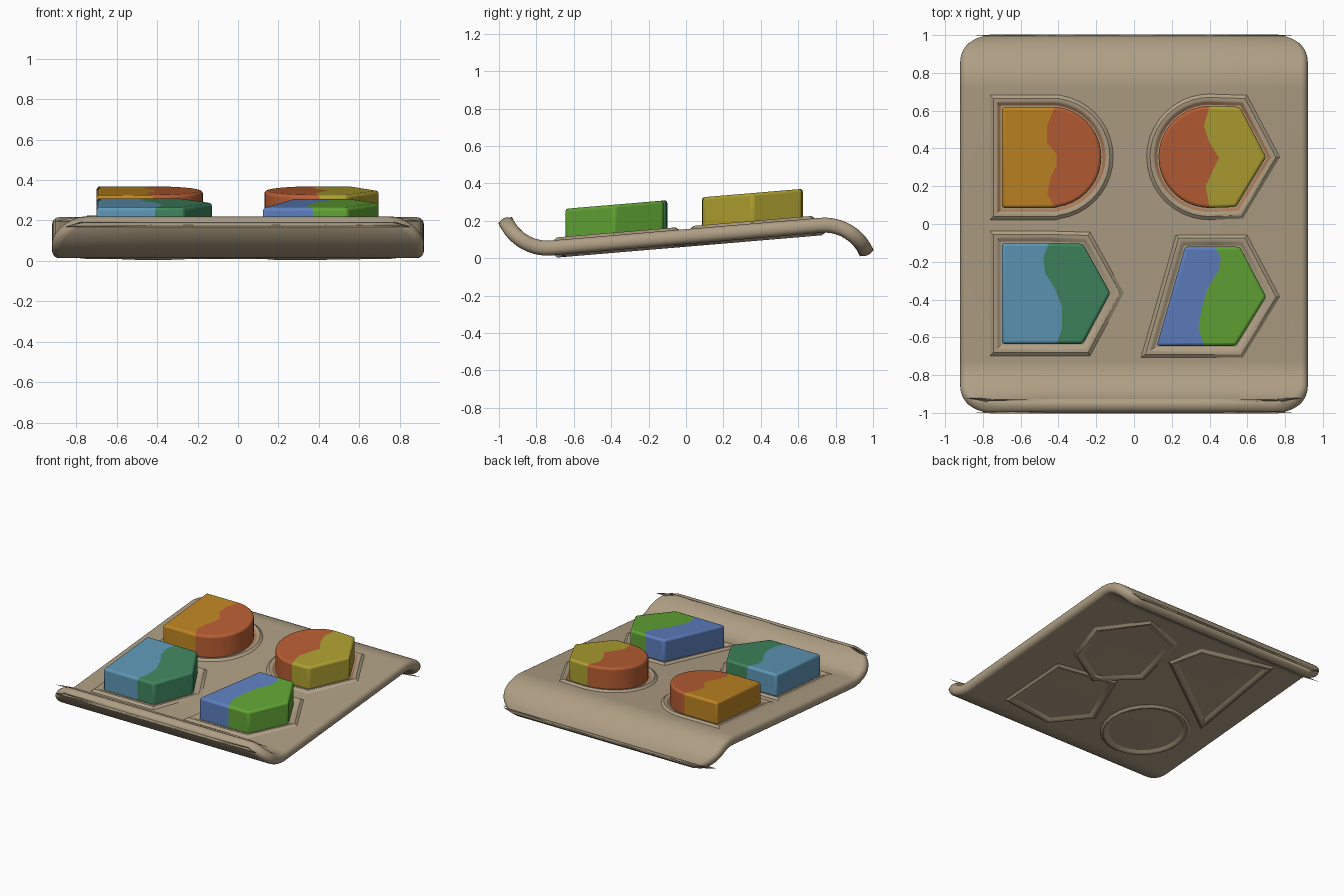
import bpy
import bmesh
from math import sin, cos, radians, sqrt, atan
from mathutils import Vector

if "Cube" in bpy.data.objects:
    bpy.data.objects.remove(bpy.data.objects["Cube"], do_unlink=True)

SLOPE = 0.084          # tilt of the tray, rising towards the back
MIDDLE = 0.115         # height of the tray's middle layer at the centre
HALF_THICKNESS = 0.04


def make_material(name, red, green, blue):
    color = [(c / 255) ** 2.2 for c in (red, green, blue)] + [1]
    mat = bpy.data.materials.new(name)
    mat.use_nodes = True
    mat.diffuse_color = color
    mat.node_tree.nodes["Principled BSDF"].inputs["Base Color"].default_value = color
    return mat


CLAY = make_material("tan clay", 173, 157, 131)
STAIN = make_material("stained clay", 168, 120, 86)
ORANGE = make_material("orange", 188, 132, 40)
RED = make_material("red orange", 182, 94, 54)
YELLOW = make_material("yellow", 172, 158, 52)
SKY = make_material("light blue", 95, 150, 181)
TEAL = make_material("teal green", 66, 132, 95)
BLUE = make_material("blue", 94, 126, 190)
GREEN = make_material("leaf green", 97, 163, 56)


def finish(name, bm, materials, bevel=0, segments=3):
    mesh = bpy.data.meshes.new(name)
    bm.to_mesh(mesh)
    bm.free()
    obj = bpy.data.objects.new(name, mesh)
    bpy.context.collection.objects.link(obj)
    for mat in materials:
        mesh.materials.append(mat)
    if bevel:
        mod = obj.modifiers.new("Rounded edges", "BEVEL")
        mod.width, mod.segments = bevel, segments
        mod.limit_method = "ANGLE"
        mod.angle_limit = radians(50)
        mod.use_clamp_overlap = False
    bpy.ops.object.select_all(action="DESELECT")
    obj.select_set(True)
    bpy.context.view_layer.objects.active = obj
    bpy.ops.object.shade_smooth_by_angle(angle=radians(35))
    return obj


def on_tray(point, height):
    """Place a plan point at a height above the tilted middle layer."""
    x, y = point
    return Vector((x, y, MIDDLE + SLOPE * y + height))


def arc(center, radius, start, end, steps=18):
    angles = [radians(start + (end - start) * i / steps) for i in range(steps + 1)]
    return [(center[0] + radius * cos(a), center[1] + radius * sin(a)) for a in angles]


def offset(outline, distance):
    """Move a counter-clockwise outline outwards with mitred corners."""
    result = []
    for i, point in enumerate(outline):
        p = Vector(point)
        before = (p - Vector(outline[i - 1])).normalized()
        after = (Vector(outline[(i + 1) % len(outline)]) - p).normalized()
        n1, n2 = Vector((before.y, -before.x)), Vector((after.y, -after.x))
        result.append(p + (n1 + n2) * distance / (1 + n1.dot(n2)))
    return result


# Tray: a sloping sheet whose front curls up and whose back curls down
def build_tray():
    flat, bend, turn = 0.72, 0.245, radians(70)
    tilt = atan(SLOPE)
    half = [(0.3, SLOPE * 0.3)]
    steps = 30
    for i in range(steps + 1):
        a = tilt - (tilt + turn) * i / steps
        half.append((flat + bend * (sin(tilt) - sin(a)),
                     SLOPE * flat + bend * (cos(a) - cos(tilt))))
    path = [(-y, -z) for y, z in reversed(half)] + half
    lengths = [0]
    for a, b in zip(path, path[1:]):
        lengths.append(lengths[-1] + (Vector(b) - Vector(a)).length)
    corner = 0.18
    bm = bmesh.new()
    rows = []
    for (y, z), s in zip(path, lengths):
        t = min(s, lengths[-1] - s, corner)
        width = 0.92 - corner + sqrt(corner ** 2 - (corner - t) ** 2)
        rows.append([bm.verts.new((u * width, y, MIDDLE + z)) for u in (-1, -0.5, 0, 0.5, 1)])
    for a, b in zip(rows, rows[1:]):
        for i in range(len(a) - 1):
            bm.faces.new((a[i], a[i + 1], b[i + 1], b[i]))
    tray = finish("tray", bm, [CLAY])
    solid = tray.modifiers.new("Thickness", "SOLIDIFY")
    solid.thickness, solid.offset = HALF_THICKNESS * 2, 0
    edge = tray.modifiers.new("Rounded rim", "BEVEL")
    edge.width, edge.segments = 0.036, 5
    edge.limit_method = "ANGLE"
    edge.angle_limit = radians(60)
    edge.use_clamp_overlap = False


# Raised rim around a pocket, on the top (side 1) or the underside (side -1)
def build_rim(name, outline, side, stained=False):
    bm = bmesh.new()
    rings = []
    for distance, height in ((0.0, 0.036), (0.022, 0.05), (0.03, 0.054),
                             (0.045, 0.054), (0.068, 0.036)):
        rings.append([bm.verts.new(on_tray(p, side * height)) for p in offset(outline, distance)])
    count = len(outline)
    for r, (inner, outer) in enumerate(zip(rings, rings[1:])):
        for i in range(count):
            j = (i + 1) % count
            quad = [inner[i], outer[i], outer[j], inner[j]]
            face = bm.faces.new(quad if side > 0 else quad[::-1])
            face.material_index = int(stained and r == 0)
    finish(name, bm, [CLAY, STAIN] if stained else [CLAY])


# Two-coloured block; the seam runs front to back, right and left close the outline
def build_block(name, left, right, seam, colors, stained=False):
    outline = [seam[0]] + right + [seam[-1]] + left
    bm = bmesh.new()
    levels = []
    for height in (0.0, 0.203):
        levels.append({p: bm.verts.new(on_tray(p, height)) for p in outline + seam[1:-1]})
    low, high = levels
    right_half = [seam[0]] + right + seam[:0:-1]
    left_half = [seam[-1]] + left + seam[:-1]
    for index, half in enumerate((left_half, right_half)):
        bm.faces.new([high[p] for p in half]).material_index = index
        bm.faces.new([low[p] for p in reversed(half)]).material_index = index
    for i, a in enumerate(outline):
        b = outline[(i + 1) % len(outline)]
        face = bm.faces.new((low[a], low[b], high[b], high[a]))
        face.material_index = int(i <= len(right))
    finish(name + "_block", bm, colors, bevel=0.016)
    build_rim(name + "_rim", outline, 1, stained)


build_tray()

build_block("back_right_round",
            [(-0.70, 0.62), (-0.70, 0.085)],
            arc((-0.44, 0.355), 0.267, -82, 82),
            [(-0.42, 0.085), (-0.46, 0.16), (-0.44, 0.25), (-0.41, 0.31), (-0.41, 0.37),
             (-0.46, 0.43), (-0.46, 0.52), (-0.42, 0.62)],
            [ORANGE, RED], True)
build_block("back_left_round",
            arc((0.4, 0.355), 0.27, 97, 263),
            [(0.54, 0.09), (0.70, 0.355), (0.56, 0.62)],
            [(0.40, 0.085), (0.38, 0.2), (0.42, 0.29), (0.45, 0.35), (0.40, 0.43),
             (0.37, 0.52), (0.40, 0.625)],
            [RED, YELLOW], True)
build_block("front_right_house",
            [(-0.70, -0.10), (-0.70, -0.635)],
            [(-0.27, -0.635), (-0.125, -0.365), (-0.27, -0.105)],
            [(-0.41, -0.635), (-0.38, -0.55), (-0.38, -0.44), (-0.42, -0.34),
             (-0.47, -0.26), (-0.48, -0.18), (-0.45, -0.10)],
            [SKY, TEAL])
build_block("front_left_slanted",
            [(0.27, -0.12), (0.12, -0.645)],
            [(0.54, -0.645), (0.70, -0.385), (0.56, -0.12)],
            [(0.37, -0.645), (0.34, -0.55), (0.36, -0.44), (0.39, -0.34),
             (0.45, -0.24), (0.46, -0.18), (0.43, -0.12)],
            [BLUE, GREEN])

# Underside rims
build_rim("under_hexagon_rim",
          [(0.28, -0.05), (0.54, 0.1), (0.62, 0.38), (0.4, 0.62), (0.14, 0.53), (0.06, 0.13)], -1)
build_rim("under_trapezoid_rim",
          [(-0.66, -0.02), (-0.08, 0.39), (-0.14, 0.57), (-0.60, 0.67)], -1)
build_rim("under_pentagon_rim",
          [(0.22, -0.64), (0.56, -0.60), (0.55, -0.15), (0.17, -0.09), (0.03, -0.45)], -1)
build_rim("under_circle_rim", arc((-0.42, -0.38), 0.25, 0, 345, 23), -1)
